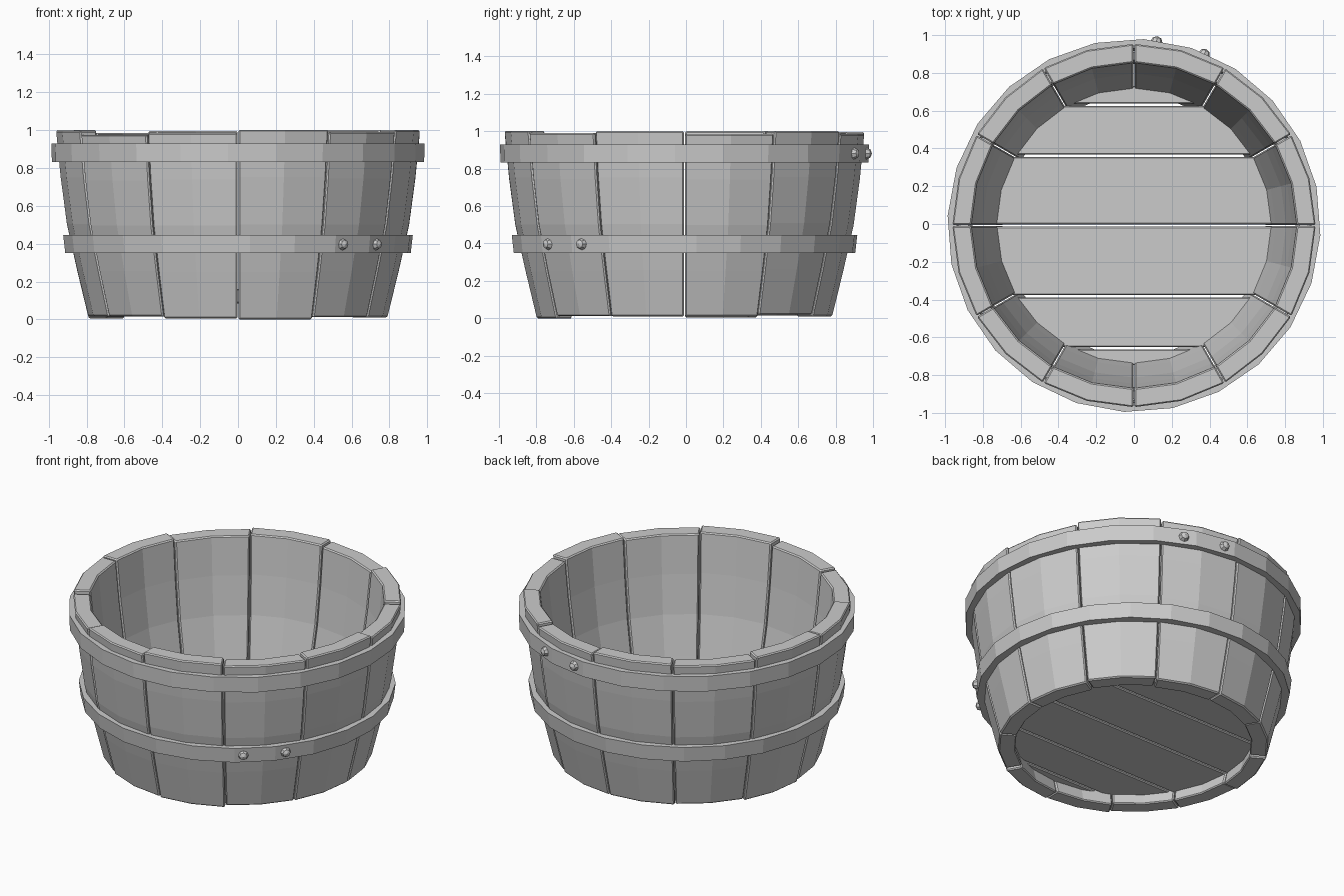
import bpy, bmesh
from math import cos, sin, sqrt, radians, pi
from mathutils import Vector, Matrix

if "Cube" in bpy.data.objects:
    bpy.data.objects.remove(bpy.data.objects["Cube"])

CY = -0.008          # the tub sits slightly forward because of the rear rivets


def polar(r, deg, z):
    a = radians(deg)
    return Vector((r * cos(a), r * sin(a) + CY, z))


def finish(name, bm, bevel=0.0):
    bmesh.ops.recalc_face_normals(bm, faces=bm.faces)
    me = bpy.data.meshes.new(name)
    bm.to_mesh(me)
    bm.free()
    ob = bpy.data.objects.new(name, me)
    bpy.context.collection.objects.link(ob)
    if bevel:
        m = ob.modifiers.new("edge_bevel", 'BEVEL')
        m.width, m.segments, m.angle_limit = bevel, 1, radians(40)
    return ob


def sweep(bm, profile, angles, closed):
    """Sweep a closed (radius, z) profile round the tub axis."""
    rings = [[bm.verts.new(polar(r, a, z)) for r, z in profile] for a in angles]
    n = len(profile)
    for i in range(len(rings) if closed else len(rings) - 1):
        p, q = rings[i], rings[(i + 1) % len(rings)]
        for j in range(n):
            k = (j + 1) % n
            bm.faces.new((p[j], p[k], q[k], q[j]))
    if not closed:
        bm.faces.new(rings[0])
        bm.faces.new(rings[-1])


# Staves: 12 curved boards with slightly uneven ends
WALL = [(0.0, 0.79), (0.25, 0.85), (0.5, 0.905), (0.75, 0.938), (1.0, 0.962)]
tops = [0.985, 1.0, 0.985, 0.995, 0.985, 1.0, 0.995, 0.975, 0.985, 1.002, 0.99, 1.0]
feet = [0.01, 0.02, 0.01, 0.01, 0.015, 0.005, 0.015, 0.015, 0.005, 0.0, 0.012, 0.01]
for k in range(12):
    outer = [(r, feet[k] + z * (tops[k] - feet[k])) for z, r in WALL]
    inner = [(r - 0.1, z) for r, z in reversed(outer)]
    bm = bmesh.new()
    a = 30 * k
    sweep(bm, outer + inner, (a + 0.2, a + 15, a + 29.8), False)
    ob = finish(f"stave_{k + 1}", bm, 0.007)
    for p in ob.data.polygons:
        p.use_smooth = False

# Hoops: 24-sided bands
for name, z0, z1, r0, r1, turn in (("lower_hoop", 0.35, 0.445, 0.915, 0.926, 4),
                                   ("upper_hoop", 0.832, 0.93, 0.985, 0.988, -3)):
    bm = bmesh.new()
    prof = [(r0, z0), (r1, z1), (r1 - 0.045, z1), (r0 - 0.055, z0)]
    sweep(bm, prof, [turn + 15 * i for i in range(24)], True)
    finish(name, bm)

# Floor: six planks running along x, trimmed to a circle
R, cuts = 0.745, [-0.745, -0.65, -0.375, 0.0, 0.37, 0.64, 0.745]
for i, (lo, hi) in enumerate(zip(cuts, cuts[1:])):
    lo, hi = lo + 0.006, hi - 0.006
    bm = bmesh.new()
    ys = [lo + (hi - lo) * t / 4 for t in range(5)]
    outline = [(sqrt(R * R - y * y), y) for y in ys]
    outline += [(-x, y) for x, y in reversed(outline)]
    face = bm.faces.new([bm.verts.new((x, y + CY, 0.085)) for x, y in outline])
    ext = bmesh.ops.extrude_face_region(bm, geom=[face])
    bmesh.ops.translate(bm, vec=(0, 0, 0.075),
                        verts=[v for v in ext["geom"] if isinstance(v, bmesh.types.BMVert)])
    finish(f"floor_plank_{i + 1}", bm, 0.006)

# Rivets: faceted studs, a pair on each hoop
for i, (deg, r, z) in enumerate(((-52.8, 0.912, 0.397), (-37.0, 0.912, 0.397),
                                 (83.0, 0.978, 0.881), (67.7, 0.978, 0.881))):
    bm = bmesh.new()
    bmesh.ops.create_uvsphere(bm, u_segments=8, v_segments=4, radius=0.032)
    mat = (Matrix.Translation(polar(r, deg, z)) @ Matrix.Rotation(radians(deg), 4, 'Z')
           @ Matrix.Rotation(pi / 2, 4, 'Y'))
    bmesh.ops.transform(bm, matrix=mat, verts=bm.verts)
    finish(f"rivet_{i + 1}", bm)
